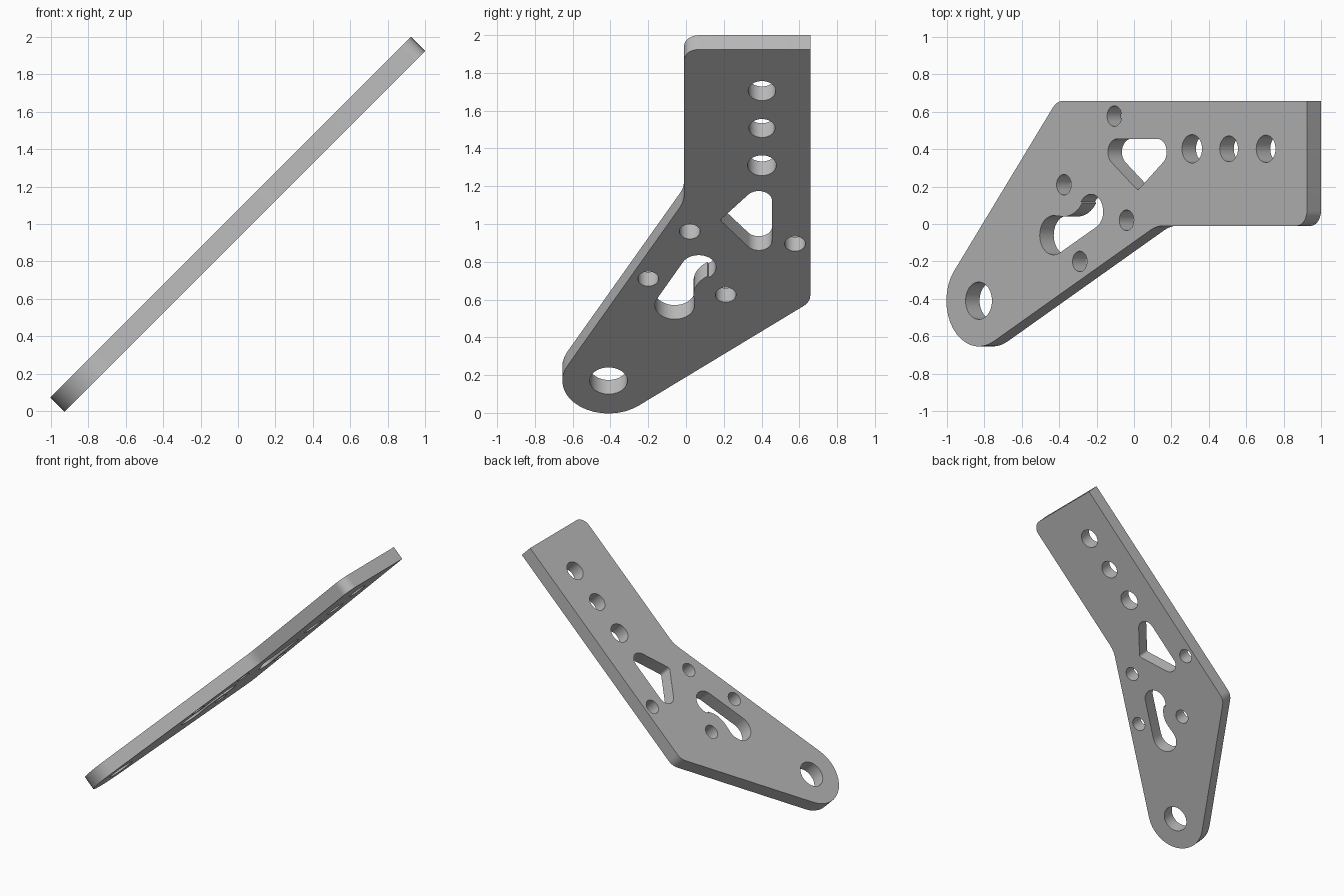
import bpy, bmesh
from math import acos, atan2, ceil, cos, hypot, pi, radians, sin, sqrt, tau

if "Cube" in bpy.data.objects:
    bpy.data.objects.remove(bpy.data.objects["Cube"])

ROOT2 = sqrt(2)
THICKNESS = 0.075 * ROOT2


def belt(discs):
    """Closed outline running anticlockwise round discs (x, y, radius); a negative radius curves inward."""
    discs = [(x * ROOT2, y, r) for x, y, r in discs]   # stretch x along the 45 degree slope
    count = len(discs)
    if count == 1:
        x, y, r = discs[0]
        return [(x + r * cos(tau * i / 32), y + r * sin(tau * i / 32)) for i in range(32)]
    normals = []
    for i, (x, y, r) in enumerate(discs):
        x2, y2, r2 = discs[(i + 1) % count]
        dx, dy = x2 - x, y2 - y
        ratio = max(-1, min(1, (r - r2) / hypot(dx, dy)))
        normals.append(atan2(dy, dx) - acos(ratio))
    points = []
    for i, (x, y, r) in enumerate(discs):
        if r == 0:
            points.append((x, y))
            continue
        start = normals[i - 1]
        sweep = (normals[i] - start) % tau
        if r < 0:
            sweep -= tau
        steps = max(3, ceil(abs(sweep) / (pi / 18)))
        for k in range(steps + 1):
            a = start + sweep * k / steps
            points.append((x + r * cos(a), y + r * sin(a)))
    return points


# Plate outline: rounded tip, inner bend, rounded end corner, square corner, outer bend
outline = [(-0.83, -0.41, 0.245), (0.153, -0.21, -0.2), (0.868, 0.07, 0.08),
           (0.925, 0.658, 0), (-0.38, 0.558, 0.1)]
# Triangular window and waisted slot
triangle = [(-0.09, 0.385, 0.07), (0.02, 0.205, 0.02), (0.125, 0.385, 0.07)]
slot = [(-0.43, -0.06, 0.105), (-0.23, 0.067, 0.092), (-0.375, 0.21, -0.17)]
# Round holes: pivot, row of three, four small bolt holes
holes = [(-0.83, -0.41, 0.1)]
holes += [(x, 0.402, r) for x, r in ((0.31, 0.076), (0.507, 0.069), (0.705, 0.073))]
holes += [(x, y, 0.055) for x, y in ((-0.105, 0.577), (-0.375, 0.21), (-0.04, 0.02), (-0.29, -0.2))]

# Filled profile with openings, given thickness
profile = bpy.data.curves.new("bracket_profile", "CURVE")
profile.dimensions = "2D"
profile.fill_mode = "BOTH"
profile.extrude = THICKNESS / 2
for loop in [outline, triangle, slot] + [[h] for h in holes]:
    points = belt(loop)
    spline = profile.splines.new("POLY")
    spline.points.add(len(points) - 1)
    for p, (x, y) in zip(spline.points, points):
        p.co = (x, y, 0, 1)
    spline.use_cyclic_u = True

helper = bpy.data.objects.new("profile_helper", profile)
bpy.context.collection.objects.link(helper)
bpy.context.view_layer.update()
mesh = bpy.data.meshes.new_from_object(helper.evaluated_get(bpy.context.evaluated_depsgraph_get()))
bpy.data.objects.remove(helper)

# Weld the caps to the walls
bm = bmesh.new()
bm.from_mesh(mesh)
bmesh.ops.remove_doubles(bm, verts=bm.verts, dist=0.0005)
bmesh.ops.recalc_face_normals(bm, faces=bm.faces)
bm.to_mesh(mesh)
bm.free()

# Tilted plate
plate = bpy.data.objects.new("bracket_plate", mesh)
bpy.context.collection.objects.link(plate)
plate.location = (0.0375, 0, 1.0375)
plate.rotation_euler = (0, radians(-45), 0)

# Plain grey metal
grey = bpy.data.materials.new("plain_grey")
grey.use_nodes = True
colour = (0.5, 0.5, 0.5, 1)
grey.diffuse_color = colour
grey.node_tree.nodes["Principled BSDF"].inputs["Base Color"].default_value = colour
mesh.materials.clear()
mesh.materials.append(grey)

bpy.ops.object.select_all(action="DESELECT")
plate.select_set(True)
bpy.context.view_layer.objects.active = plate
bpy.ops.object.shade_smooth_by_angle(angle=radians(30))
